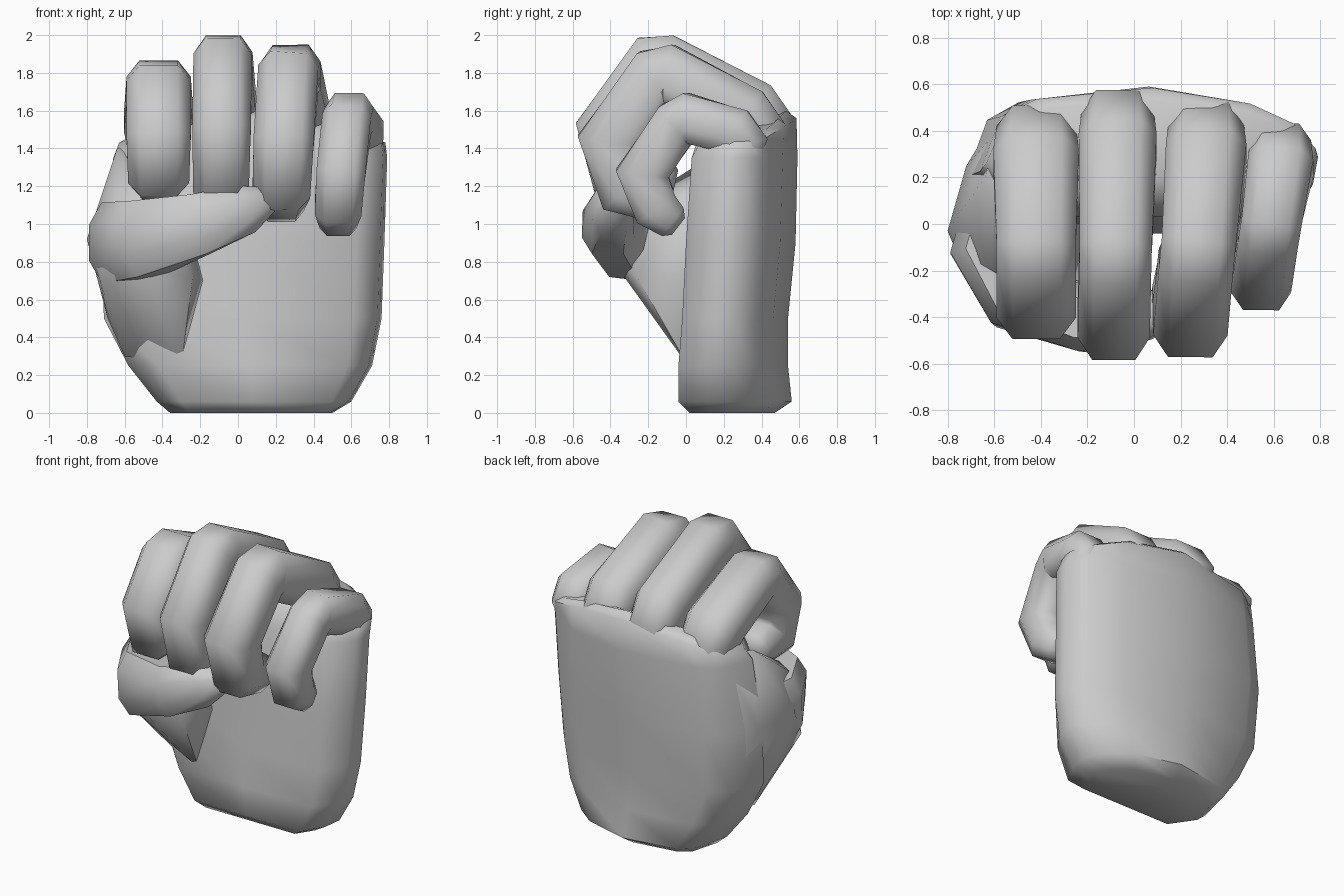
import bpy, bmesh, math
from mathutils import Vector

cube = bpy.data.objects.get("Cube")
if cube:
    bpy.data.objects.remove(cube, do_unlink=True)

grey = bpy.data.materials.new("soft_grey")
grey.use_nodes = True
COLOUR = (0.6, 0.6, 0.6, 1)
grey.diffuse_color = COLOUR
grey.node_tree.nodes["Principled BSDF"].inputs["Base Color"].default_value = COLOUR


def finish(bm, name, angle=55):
    bmesh.ops.recalc_face_normals(bm, faces=bm.faces[:])
    mesh = bpy.data.meshes.new(name)
    bm.to_mesh(mesh)
    bm.free()
    mesh.materials.append(grey)
    obj = bpy.data.objects.new(name, mesh)
    bpy.context.collection.objects.link(obj)
    bpy.ops.object.select_all(action='DESELECT')
    obj.select_set(True)
    bpy.context.view_layer.objects.active = obj
    bpy.ops.object.shade_smooth_by_angle(angle=math.radians(angle))


def loft(name, rings):
    """Skin a list of equal-length point rings and cap both ends."""
    bm = bmesh.new()
    loops = [[bm.verts.new(p) for p in ring] for ring in rings]
    n = len(loops[0])
    for a, b in zip(loops, loops[1:]):
        for i in range(n):
            j = (i + 1) % n
            bm.faces.new((a[i], a[j], b[j], b[i]))
    bm.faces.new(loops[0])
    bm.faces.new(loops[-1])
    finish(bm, name)


OCTAGON = [(1, .45), (.6, 1), (-.6, 1), (-1, .45), (-1, -.45), (-.6, -1), (.6, -1), (1, -.45)]


def sweep(name, path, sizes, side_of):
    """Sweep an octagon along a path, with mitred bends and a rounded tip."""
    path = [Vector(p) for p in path]
    rings = []
    for i, (p, (w, h)) in enumerate(zip(path, sizes)):
        t_in = (p - path[max(i - 1, 0)]).normalized()
        t_out = (path[min(i + 1, len(path) - 1)] - p).normalized()
        tangent = (t_in + t_out).normalized()
        miter = 1 / max(tangent.dot(t_out), .75) if 0 < i < len(path) - 1 else 1
        side = side_of(tangent)
        side = (side - tangent * side.dot(tangent)).normalized()
        up = side.cross(tangent)
        rings.append([p + side * u * w + up * v * h * miter for u, v in OCTAGON])
    # Small closing ring beyond the last point
    last = path[-1] + t_in * sizes[-1][1] * .4
    rings.append([last + (q - path[-1]) * .6 for q in rings[-1]])
    loft(name, rings)


# Palm: height, left edge, right edge, front y, back y and corner drop of each ring
SECTION = [(-.88, .77), (-.7, .9), (0, 1), (.6, .86), (.87, .68), (1, .46),
           (.97, .25), (.8, 0), (0, 0), (-.75, 0), (-1, .35)]
palm_levels = [
    (0, -.36, .5, .02, .47, 0), (.06, -.43, .6, -.04, .56, 0), (.25, -.58, .71, -.04, .54, 0),
    (.5, -.71, .76, -.02, .54, 0), (.9, -.72, .775, 0, .58, 0), (1.35, -.66, .79, .03, .59, 0),
    (1.56, -.63, .78, .1, .585, .13), (1.6, -.56, .7, .2, .53, .13)]
rings = []
for z, left, right, front, back, drop in palm_levels:
    mid, half = (left + right) / 2, (right - left) / 2
    rings.append([(mid + u * half, front + v * (back - front), z - drop * u * u) for u, v in SECTION])
loft("palm", rings)

# Fingers: knuckle x, tip x, half width, half thickness and the (y, z) centreline
fingers = {
    "index_finger": (-.42, -.42, .17, .15, [
        (.32, 1.25), (.35, 1.45), (.28, 1.54), (-.09, 1.71), (-.15, 1.7),
        (-.33, 1.46), (-.28, 1.27), (-.1, 1.23)]),
    "middle_finger": (-.07, -.09, .155, .16, [
        (.38, 1.25), (.41, 1.51), (.34, 1.61), (-.1, 1.835), (-.17, 1.83),
        (-.41, 1.5), (-.34, 1.22), (-.14, 1.14)]),
    "ring_finger": (.31, .23, .16, .155, [
        (.34, 1.25), (.37, 1.48), (.3, 1.58), (-.09, 1.785), (-.16, 1.77),
        (-.4, 1.44), (-.32, 1.19), (-.14, 1.12)]),
    "little_finger": (.63, .53, .13, .125, [
        (.27, 1.25), (.3, 1.42), (.25, 1.49), (.01, 1.56), (-.05, 1.53),
        (-.23, 1.27), (-.16, 1.08), (-.07, 1.01)]),
}
slide = [0, 0, 0, .4, .55, .85, 1, 1]
taper = [.6, 1, 1.08, 1, 1, 1, .95, .75]
for name, (x0, x1, width, thick, line) in fingers.items():
    path = [(x0 + (x1 - x0) * s, y, z) for s, (y, z) in zip(slide, line)]
    sizes = [(width * k, thick * min(k, 1)) for k in taper]
    sweep(name, path, sizes, lambda t: Vector((1, 0, 0)))

# Thumb folded across the front
sweep("thumb",
      [(-.57, .12, .9), (-.62, -.1, .9), (-.5, -.31, .92), (-.2, -.41, 1), (.04, -.39, 1.08), (.16, -.37, 1.13)],
      [(.14, .18), (.17, .2), (.16, .19), (.14, .16), (.11, .13), (.07, .07)],
      lambda t: t.cross(Vector((0, 0, 1))))

# Thumb base blending the thumb into the palm
bm = bmesh.new()
for p in [(-.6, .4, .45), (-.6, .12, .3), (-.69, .06, .5), (-.3, .01, .25), (-.18, .02, .7),
          (-.38, -.08, .5), (-.8, -.03, .92), (-.73, -.2, .7), (-.5, -.37, .78), (-.24, -.26, .72),
          (-.63, .4, .9), (-.72, .25, .9), (-.66, -.22, 1.08), (-.5, -.36, 1.05),
          (-.64, .1, 1.28), (-.57, .42, 1.42), (-.64, .2, 1.4), (-.3, .1, 1.2)]:
    bm.verts.new(p)
hull = bmesh.ops.convex_hull(bm, input=bm.verts[:])
inside = [v for v in hull["geom_interior"] if isinstance(v, bmesh.types.BMVert)]
bmesh.ops.delete(bm, geom=inside, context='VERTS')
finish(bm, "thumb_base")
